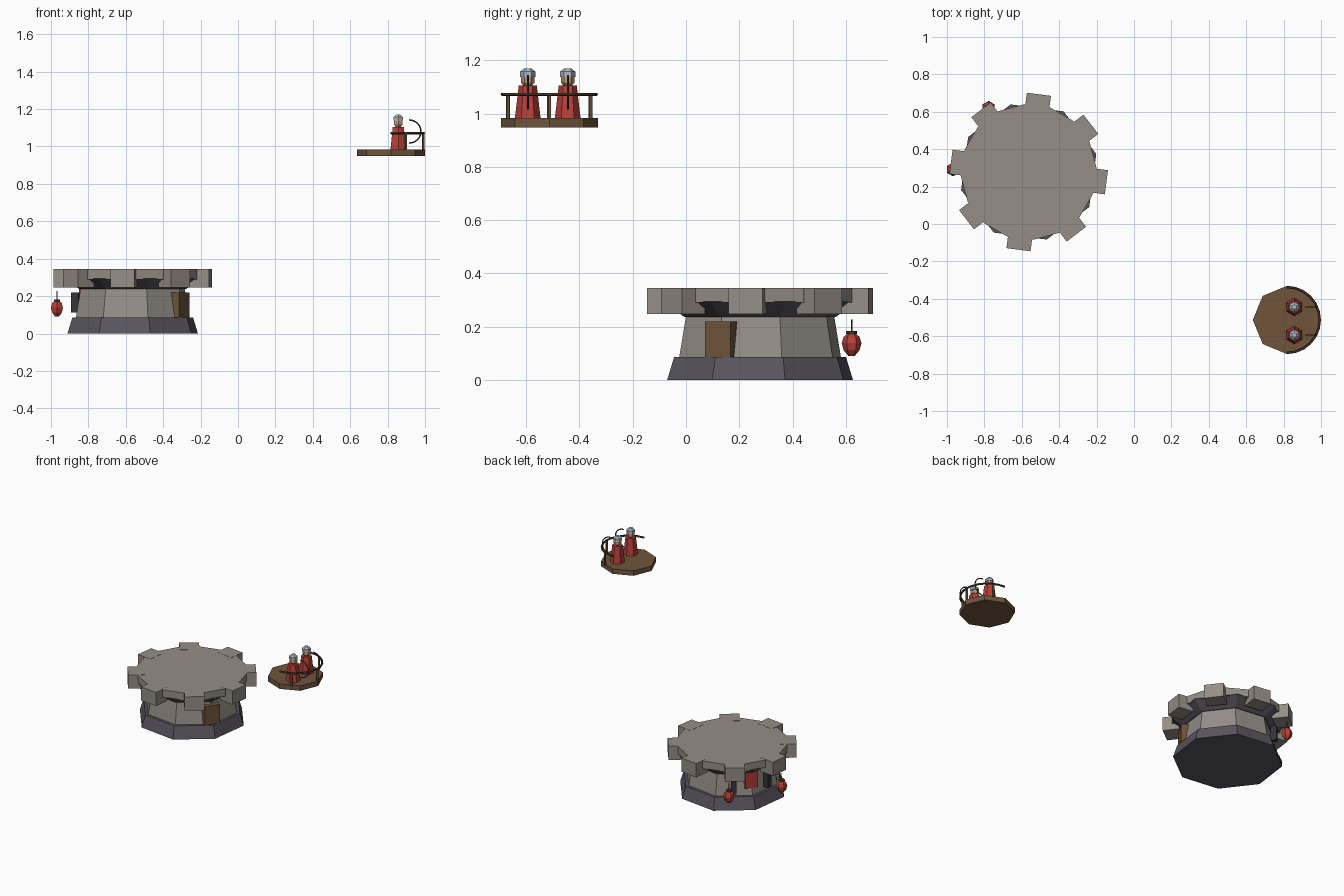
import bpy, bmesh
from math import cos, sin, pi, radians
from mathutils import Matrix, Vector

if "Cube" in bpy.data.objects:
    bpy.data.objects.remove(bpy.data.objects["Cube"])

TX, TY = -0.563, 0.278      # tower centre
PX, PY = 0.817, -0.513      # platform centre


def mat(name, r, g, b):
    m = bpy.data.materials.new(name)
    m.diffuse_color = (r, g, b, 1)
    m.use_nodes = True
    m.node_tree.nodes["Principled BSDF"].inputs["Base Color"].default_value = m.diffuse_color
    return m


STONE = mat("stone", .30, .27, .24)
DARK = mat("dark_stone", .10, .09, .115)
BLACK = mat("shadow", .035, .033, .04)
WOOD = mat("wood", .16, .09, .045)
RAIL = mat("dark_wood", .07, .04, .025)
RED = mat("red", .48, .05, .04)
STEEL = mat("steel", .42, .48, .53)
SKIN = mat("skin", .55, .32, .18)


def finish(name, bm, m):
    bmesh.ops.recalc_face_normals(bm, faces=bm.faces[:])
    me = bpy.data.meshes.new(name)
    bm.to_mesh(me)
    bm.free()
    ob = bpy.data.objects.new(name, me)
    bpy.context.collection.objects.link(ob)
    me.materials.append(m)
    return ob


def lathe(name, x, y, profile, n, m, rot=0):
    """Flat-faced turned shape from (radius, z) points."""
    bm = bmesh.new()
    rings = []
    for r, z in profile:
        rings.append([bm.verts.new((x + r * cos(radians(rot) + 2 * pi * i / n),
                                    y + r * sin(radians(rot) + 2 * pi * i / n), z))
                      for i in range(n)])
    for a, b in zip(rings, rings[1:]):
        for i in range(n):
            j = (i + 1) % n
            bm.faces.new((a[i], a[j], b[j], b[i]))
    bm.faces.new(rings[0])
    bm.faces.new(rings[-1])
    return finish(name, bm, m)


def radial_box(name, angle, r0, r1, width, z0, z1, m):
    """Box on the tower wall, facing outwards at the given angle."""
    bm = bmesh.new()
    bmesh.ops.create_cube(bm, size=1, matrix=Matrix.Translation((TX, TY, 0))
                          @ Matrix.Rotation(radians(angle), 4, 'Z')
                          @ Matrix.Translation(((r0 + r1) / 2, 0, (z0 + z1) / 2))
                          @ Matrix.Diagonal((r1 - r0, width, z1 - z0, 1)))
    return finish(name, bm, m)


def tube(name, pts, r, m, n=5):
    """Thin rod following a list of points."""
    bm = bmesh.new()
    pts = [Vector(p) for p in pts]
    t0 = pts[1] - pts[0]
    plane = (pts[-1] - pts[0]).cross(pts[len(pts) // 2] - pts[0])
    side = plane.normalized() if plane.length > 1e-6 else t0.orthogonal().normalized()
    rings = []
    for i, p in enumerate(pts):
        t = (pts[min(i + 1, len(pts) - 1)] - pts[max(i - 1, 0)]).normalized()
        up = t.cross(side)
        rings.append([bm.verts.new(p + r * (cos(2 * pi * k / n) * side + sin(2 * pi * k / n) * up))
                      for k in range(n)])
    for a, b in zip(rings, rings[1:]):
        for k in range(n):
            bm.faces.new((a[k], a[(k + 1) % n], b[(k + 1) % n], b[k]))
    bm.faces.new(rings[0])
    bm.faces.new(rings[-1])
    return finish(name, bm, m)


# Tower: plinth, wall, flared corbel and roof slab
lathe("tower_plinth", TX, TY, [(.361, 0), (.334, .086)], 8, DARK, 15)
lathe("tower_wall", TX, TY, [(.315, .08), (.288, .24)], 8, STONE, 15)
lathe("tower_corbel", TX, TY, [(.295, .237), (.374, .294)], 8, DARK, 15)
lathe("tower_roof", TX, TY, [(.363, .29), (.363, .345)], 16, STONE, 3.75)

# Battlement blocks
for i in range(8):
    radial_box(f"battlement_{i}", -7.5 + 45 * i, .31, .419, .13, .247, .346, STONE)

# Door, banner and the slits beside the banner
radial_box("door", -30, .25, .318, .11, .086, .22, WOOD)
radial_box("banner", 150, .27, .305, .09, .135, .25, RED)
for s in (-1, 1):
    radial_box("window_slit", 150 + 23 * s, .29, .33, .035, .112, .218, BLACK)

# Hanging lanterns
for s in (-1, 1):
    a = radians(150 + 28 * s)
    x, y = TX + .405 * cos(a), TY + .405 * sin(a)
    lathe("lantern", x, y, [(.012, .09), (.03, .112), (.037, .138), (.03, .162), (.014, .175)], 6, RED, 30)
    lathe("lantern_cap", x, y, [(.02, .172), (.02, .183)], 6, RAIL, 30)
    tube("lantern_cord", [(x, y, .18), (x, y, .228)], .003, RAIL)

# Floating lookout platform
lathe("platform", PX, PY, [(.182, .948), (.182, .984)], 8, WOOD)

# Curved railing with three posts
arc = [radians(-90 + 15 * i) for i in range(13)]
tube("railing", [(PX + .176 * cos(a), PY + .176 * sin(a), 1.072) for a in arc], .007, RAIL)
for d in (-63, 0, 63):
    x, y = PX + .174 * cos(radians(d)), PY + .174 * sin(radians(d))
    tube("railing_post", [(x, y, .98), (x, y, 1.072)], .008, WOOD)

# Two guards with bows
for y in (-.594, -.444):
    x = .857
    lathe("guard_robe", x, y, [(.048, .984), (.034, 1.105)], 6, RED, 30)
    lathe("guard_head", x, y, [(.014, 1.102), (.026, 1.117), (.026, 1.135), (.016, 1.15)], 6, SKIN, 30)
    lathe("guard_helmet", x, y, [(.029, 1.138), (.029, 1.157), (.013, 1.17)], 6, STEEL, 30)
    tube("guard_bow", [(.914 + .064 * cos(a), y, 1.08 + .062 * sin(a)) for a in arc], .004, RAIL)
